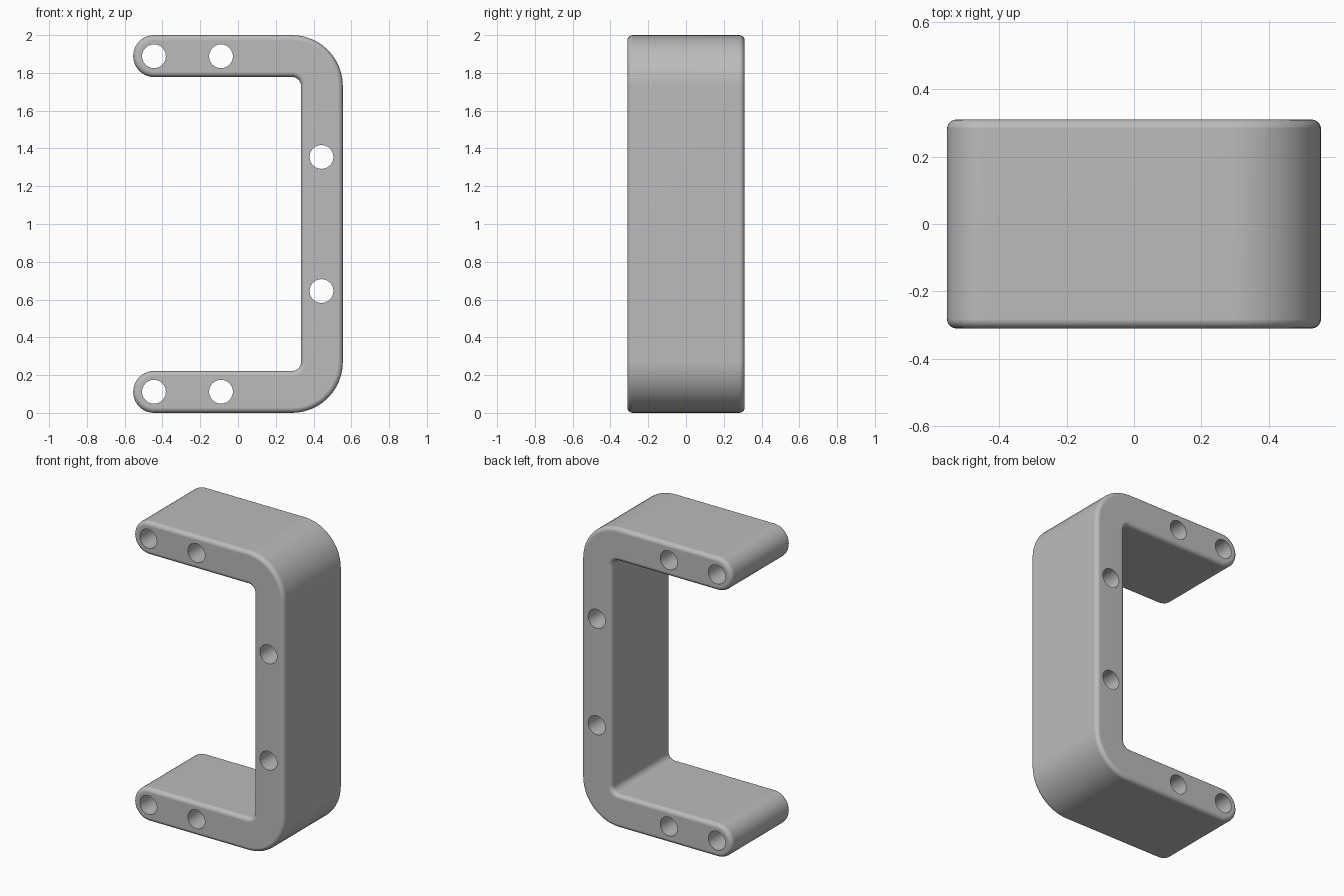
import bpy, bmesh, math

if "Cube" in bpy.data.objects:
    bpy.data.objects.remove(bpy.data.objects["Cube"])

HALF_X, HALF_Y, HEIGHT = 0.555, 0.31, 2.0
T = 0.222            # bar thickness
R_OUT, R_IN = 0.27, 0.045
R_END = T / 2
EDGE = 0.028         # rounded rim radius


def arc(cx, cz, r, a0, a1, n):
    """Points on an arc, angles in degrees."""
    return [(cx + r * math.cos(math.radians(a0 + (a1 - a0) * i / n)),
             cz + r * math.sin(math.radians(a0 + (a1 - a0) * i / n)))
            for i in range(n + 1)]


def outline(d):
    """C-shaped outline in x/z, shrunk inward by d."""
    xe = -HALF_X + R_END
    xo, xi = HALF_X - R_OUT, HALF_X - T - R_IN
    pts = arc(xe, R_END, R_END - d, 90, 270, 20)
    pts += arc(xo, R_OUT, R_OUT - d, 270, 360, 12)
    pts += arc(xo, HEIGHT - R_OUT, R_OUT - d, 0, 90, 12)
    pts += arc(xe, HEIGHT - R_END, R_END - d, 90, 270, 20)
    pts += arc(xi, HEIGHT - T - R_IN, R_IN + d, 90, 0, 8)
    pts += arc(xi, T + R_IN, R_IN + d, 0, -90, 8)
    return pts


# Bracket body: stacked outlines from front to back with rounded rims
steps = 5
rim = [(EDGE * (1 - math.sin(math.pi / 2 * i / steps)),
        HALF_Y - EDGE * (1 - math.cos(math.pi / 2 * i / steps)))
       for i in range(steps + 1)]
rim = [(EDGE - d, y) for d, y in rim]   # d grows from 0
layers = []
for i in range(steps + 1):
    a = math.pi / 2 * i / steps
    layers.append((EDGE * (1 - math.sin(a)), -HALF_Y + EDGE * (1 - math.cos(a))))
layers += [(d, -y) for d, y in reversed(layers)]

bm = bmesh.new()
rings = [[bm.verts.new((x, y, z)) for x, z in outline(d)] for d, y in layers]
n = len(rings[0])
for a, b in zip(rings, rings[1:]):
    for i in range(n):
        j = (i + 1) % n
        bm.faces.new((a[i], a[j], b[j], b[i]))
bm.faces.new(rings[0])
bm.faces.new(rings[-1][::-1])
bmesh.ops.recalc_face_normals(bm, faces=bm.faces)
mesh = bpy.data.meshes.new("c_bracket")
bm.to_mesh(mesh)
bm.free()
body = bpy.data.objects.new("c_bracket", mesh)
bpy.context.collection.objects.link(body)

grey = bpy.data.materials.new("plain grey")
grey.diffuse_color = (0.5, 0.5, 0.5, 1)
grey.use_nodes = True
grey.node_tree.nodes["Principled BSDF"].inputs["Base Color"].default_value = grey.diffuse_color
mesh.materials.append(grey)

# Six through holes, mirrored about mid height
cutters = bmesh.new()
for x, dz in ((-0.445, 0.888), (-0.09, 0.888), (0.442, 0.355)):
    for s in (-1, 1):
        ring = arc(x, 1 + s * dz, 0.063, 0, 360, 32)[:-1]
        f = [cutters.verts.new((px, -0.5, pz)) for px, pz in ring]
        b = [cutters.verts.new((px, 0.5, pz)) for px, pz in ring]
        cutters.faces.new(f)
        cutters.faces.new(b[::-1])
        for i in range(32):
            j = (i + 1) % 32
            cutters.faces.new((f[i], b[i], b[j], f[j]))
bmesh.ops.recalc_face_normals(cutters, faces=cutters.faces)
cut_mesh = bpy.data.meshes.new("hole_cutter")
cutters.to_mesh(cut_mesh)
cutters.free()
cut_mesh.materials.append(grey)
cutter = bpy.data.objects.new("hole_cutter", cut_mesh)
cutter.hide_render = True
bpy.context.collection.objects.link(cutter)

bpy.context.view_layer.objects.active = body
body.select_set(True)
mod = body.modifiers.new("holes", 'BOOLEAN')
mod.operation = 'DIFFERENCE'
mod.solver = 'EXACT'
mod.object = cutter
bpy.ops.object.modifier_apply(modifier=mod.name)
bpy.data.objects.remove(cutter)

# Smooth rims and bends, sharp hole edges, flat caps
bpy.ops.object.shade_smooth_by_angle(angle=math.radians(35))
wn = body.modifiers.new("weighted_normals", 'WEIGHTED_NORMAL')
wn.keep_sharp = True
